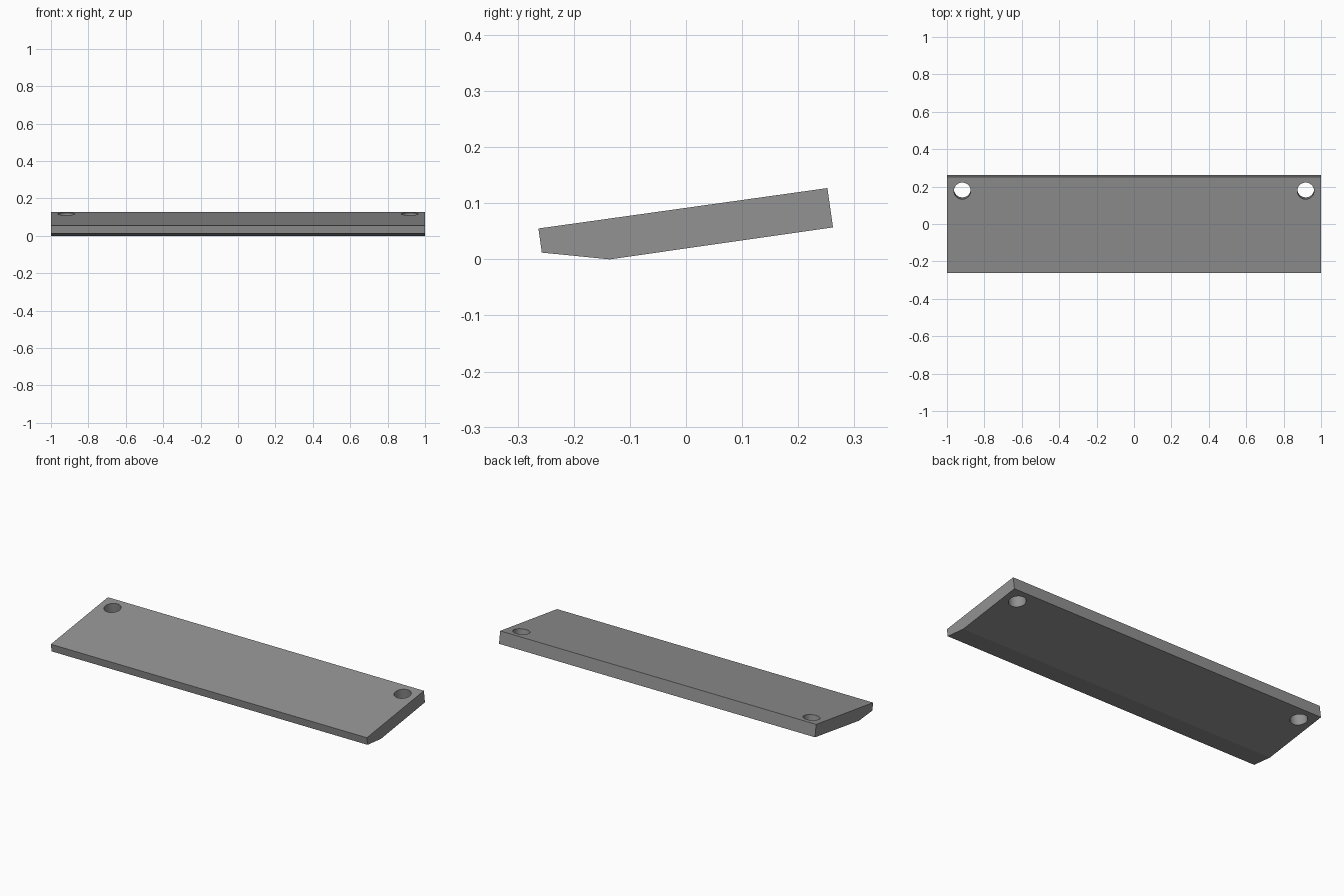
import bpy, bmesh, math

if "Cube" in bpy.data.objects:
    bpy.data.objects.remove(bpy.data.objects["Cube"])

grey = bpy.data.materials.new("mid grey")
grey.diffuse_color = (0.29, 0.29, 0.29, 1)
grey.use_nodes = True
grey.node_tree.nodes["Principled BSDF"].inputs["Base Color"].default_value = grey.diffuse_color

# Tilted board: side profile (y, z) extruded along x
profile = [(-0.263, 0.055), (-0.257, 0.012), (-0.136, 0.0),
           (0.262, 0.057), (0.252, 0.127)]
bm = bmesh.new()
end = bm.faces.new([bm.verts.new((-1, y, z)) for y, z in profile])
extruded = bmesh.ops.extrude_face_region(bm, geom=[end])["geom"]
bmesh.ops.translate(bm, vec=(2, 0, 0),
                    verts=[v for v in extruded if isinstance(v, bmesh.types.BMVert)])
bmesh.ops.recalc_face_normals(bm, faces=bm.faces)
mesh = bpy.data.meshes.new("board")
bm.to_mesh(mesh)
bm.free()
mesh.materials.append(grey)
board = bpy.data.objects.new("board", mesh)
bpy.context.collection.objects.link(board)

# Screw holes, square to the sloping top
tilt = math.atan2(0.072, 0.515)
for side in (-1, 1):
    bpy.ops.mesh.primitive_cylinder_add(vertices=32, radius=0.045, depth=0.3,
                                        location=(side * 0.918, 0.182, 0.081),
                                        rotation=(tilt, 0, 0))
    cutter = bpy.context.object
    cutter.name = "hole_cutter"
    cutter.hide_render = True
    cutter.data.materials.append(grey)
    cut = board.modifiers.new("screw_hole", 'BOOLEAN')
    cut.operation = 'DIFFERENCE'
    cut.solver = 'EXACT'
    cut.object = cutter
    bpy.ops.object.select_all(action='DESELECT')
    board.select_set(True)
    bpy.context.view_layer.objects.active = board
    bpy.ops.object.modifier_apply(modifier=cut.name)
    bpy.data.objects.remove(cutter)

# Smooth hole walls, sharp board edges (the shallow underside bevel included)
bpy.ops.object.shade_smooth_by_angle(angle=math.radians(12))
